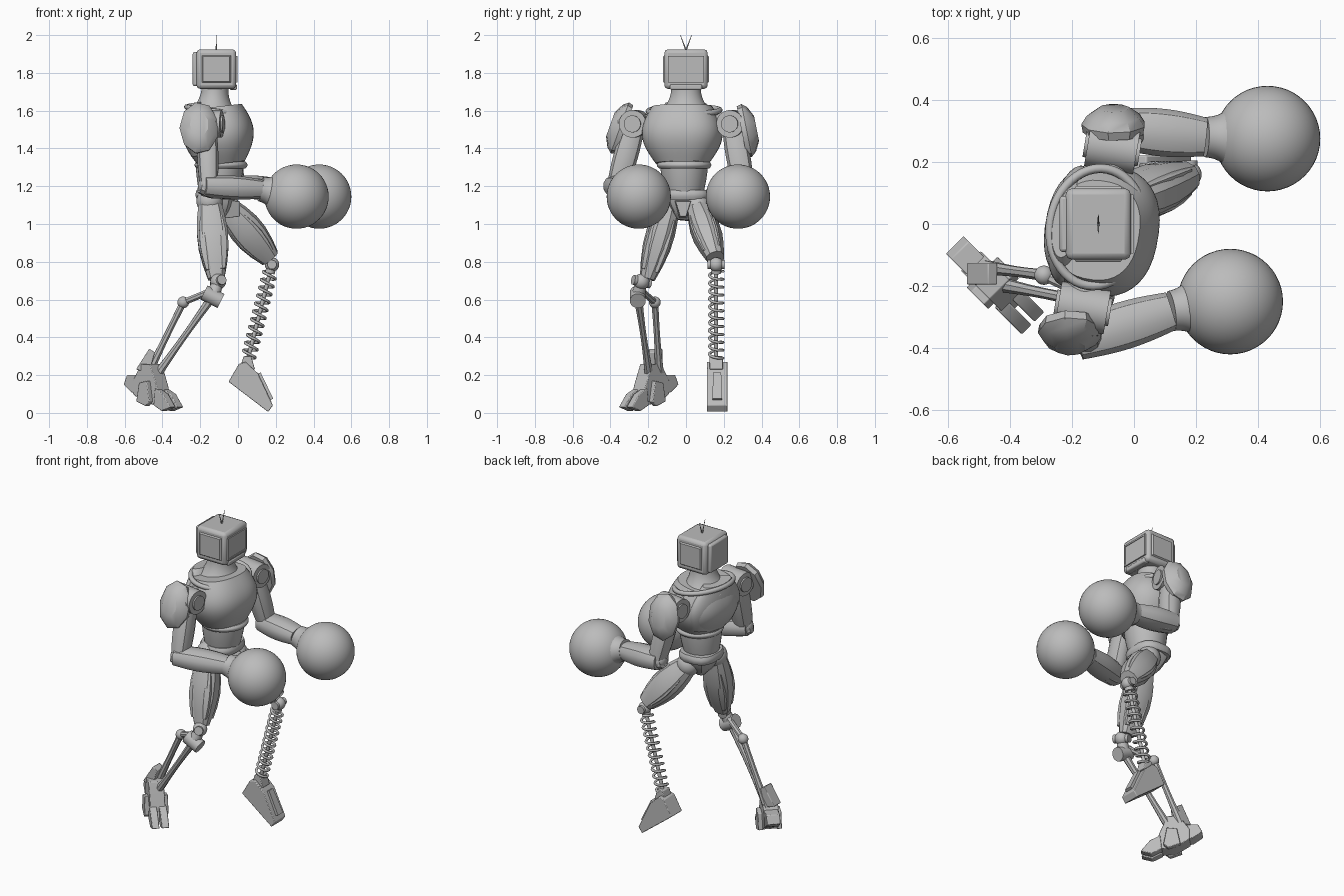
import bpy, bmesh, math
from mathutils import Vector

if "Cube" in bpy.data.objects:
    bpy.data.objects.remove(bpy.data.objects["Cube"])

metal = bpy.data.materials.new("grey metal")
metal.use_nodes = True
metal.diffuse_color = (0.5, 0.5, 0.5, 1)
shader = next(node for node in metal.node_tree.nodes if node.type == 'BSDF_PRINCIPLED')
shader.inputs["Base Color"].default_value = metal.diffuse_color

FORWARD, LEFT, UP = Vector((1, 0, 0)), Vector((0, 1, 0)), Vector((0, 0, 1))


def finish(name, bm, bevel=0.0):
    bmesh.ops.recalc_face_normals(bm, faces=bm.faces)
    mesh = bpy.data.meshes.new(name)
    bm.to_mesh(mesh)
    bm.free()
    mesh.materials.append(metal)
    part = bpy.data.objects.new(name, mesh)
    bpy.context.collection.objects.link(part)
    if bevel:
        modifier = part.modifiers.new("bevel", 'BEVEL')
        modifier.width, modifier.segments = bevel, 2
    bpy.ops.object.select_all(action='DESELECT')
    part.select_set(True)
    bpy.context.view_layer.objects.active = part
    bpy.ops.object.shade_smooth_by_angle(angle=math.radians(33))


def skin(name, rings, bevel=0.0):
    bm = bmesh.new()
    loops = [[bm.verts.new(point) for point in ring] for ring in rings]
    for low, high in zip(loops, loops[1:]):
        for i in range(len(low)):
            bm.faces.new((low[i - 1], low[i], high[i], high[i - 1]))
    bm.faces.new(loops[0])
    bm.faces.new(loops[-1])
    finish(name, bm, bevel)


def limb(name, start, end, thick, taper=1.0, bulge=0.0, flat=1.0, sides=32, ref=FORWARD, power=2.0, steps=10):
    """Loft whose radius tapers and swells along its axis; thick is measured along ref, flat widens across it."""
    start, end = Vector(start), Vector(end)
    axis = (end - start).normalized()
    along = (ref - axis * ref.dot(axis)).normalized()
    across = axis.cross(along) * flat
    rings = []
    for step in range(steps + 1):
        t = step / steps
        radius = thick * (1 + (taper - 1) * t + bulge * math.sin(math.pi * t))
        ring = []
        for i in range(sides):
            turn = math.tau * (i + 0.5) / sides
            a, b = (math.copysign(abs(k) ** (2 / power), k) for k in (math.cos(turn), math.sin(turn)))
            ring.append(start.lerp(end, t) + (along * a + across * b) * radius)
        rings.append(ring)
    skin(name, rings)


def axle(name, centre, direction, half, radius, sides=24):
    centre, reach = Vector(centre), Vector(direction).normalized() * half
    limb(name, centre - reach, centre + reach, radius, sides=sides, ref=UP, steps=1)


def plate(name, origin, right, outline, half, bevel=0.004, top=1.0):
    """Outline in the plane of right and up, given thickness, its outer face scaled by top."""
    right = Vector(right).normalized()
    normal = right.cross(UP)
    rings = [[Vector(origin) + right * a * size + UP * b * size + normal * depth for a, b in outline]
             for depth, size in ((-half, 1), (half, top))]
    skin(name, rings, bevel)


def rectangle(width, height):
    return [(a * width / 2, b * height / 2) for a, b in ((-1, -1), (1, -1), (1, 1), (-1, 1))]


def ball(name, centre, radius, segments=32):
    bm = bmesh.new()
    bmesh.ops.create_uvsphere(bm, u_segments=segments, v_segments=segments // 2, radius=radius)
    bmesh.ops.translate(bm, verts=bm.verts, vec=centre)
    finish(name, bm)


def tube(name, points, radius, closed=False):
    curve = bpy.data.curves.new(name, 'CURVE')
    curve.dimensions, curve.bevel_depth, curve.bevel_resolution = '3D', radius, 2
    curve.materials.append(metal)
    spline = curve.splines.new('POLY')
    spline.points.add(len(points) - 1)
    spline.use_cyclic_u = closed
    for target, point in zip(spline.points, points):
        target.co = (*point, 1)
    bpy.context.collection.objects.link(bpy.data.objects.new(name, curve))


# Head: monitor with a raised screen frame, side panels and antennae
head = Vector((-0.115, 0, 1.82))
plate("head", head, FORWARD, rectangle(0.21, 0.21), half=0.115, bevel=0.02)
plate("head_back", head - FORWARD * 0.1, FORWARD, rectangle(0.05, 0.18), half=0.09, bevel=0.01)
plate("head_chin", head + FORWARD * 0.09 - UP * 0.095, FORWARD, rectangle(0.04, 0.03), half=0.085, bevel=0.008)
screen = head + FORWARD * 0.105
plate("screen", screen, LEFT, rectangle(0.18, 0.12), half=0.004, bevel=0)
for sign in (-1, 1):
    plate("head_side_panel", head + LEFT * sign * 0.117, FORWARD * -sign, rectangle(0.16, 0.15), half=0.006, bevel=0, top=0.88)
    plate("screen_frame_post", screen + LEFT * sign * 0.09, LEFT, rectangle(0.01, 0.13), half=0.008, bevel=0)
    plate("screen_frame_bar", screen + UP * sign * 0.065, LEFT, rectangle(0.19, 0.01), half=0.008, bevel=0)
    root = head + UP * 0.1
    limb("antenna", root, root + UP * 0.08 + LEFT * sign * 0.03, thick=0.004, taper=0.3, sides=6, steps=1)

# Neck, chest and abdomen; the chest is twisted a little to its right
chest_front = Vector((1, -0.17, 0)).normalized()
chest_side = UP.cross(chest_front)
limb("neck", (-0.13, 0, 1.57), (-0.12, 0, 1.74), thick=0.14, taper=0.5, bulge=-0.15, flat=1.1, ref=chest_front)
limb("chest", (-0.085, -0.02, 1.32), (-0.12, -0.02, 1.62), thick=0.12, taper=1.15, bulge=0.45, flat=1.16,
     sides=40, ref=chest_front, power=2.4, steps=16)
limb("upper_back", (-0.18, -0.01, 1.36), (-0.22, 0, 1.64), thick=0.06, taper=0.7, bulge=0.4, flat=2.6, ref=chest_front)
turns = [math.tau * i / 48 for i in range(48)]
collar = Vector((-0.12, -0.01, 1.6))
tube("collar", [collar + chest_front * math.cos(a) * 0.15 + chest_side * math.sin(a) * 0.19 - UP * math.cos(a) * 0.02
                for a in turns], radius=0.015, closed=True)
limb("rib_band", (-0.09, -0.01, 1.295), (-0.09, -0.01, 1.33), thick=0.13, bulge=0.08, flat=1.03, ref=chest_front)
limb("abdomen", (-0.105, -0.01, 1.15), (-0.095, -0.01, 1.35), thick=0.1, taper=1.3, bulge=0.05, ref=chest_front)

# Pelvis
limb("belt", (-0.11, 0, 1.13), (-0.11, 0, 1.18), thick=0.11, bulge=0.06, flat=1.1, sides=16, power=2.8)
limb("pelvis", (-0.11, 0, 1.14), (-0.1, -0.01, 1.02), thick=0.1, taper=0.3, bulge=0.1, flat=1.1, sides=10, power=2.5)
plate("crotch_plate", (-0.03, -0.015, 1.08), LEFT, [(-0.05, 0.05), (-0.02, -0.05), (0.02, -0.05), (0.05, 0.05)], half=0.04, top=0.8)


# Arms with shoulder pads and round gloves
def arm(side, sign, shoulder, elbow, wrist, glove, pad, pad_tilt):
    shoulder, elbow, wrist, glove, pad = (Vector(point) for point in (shoulder, elbow, wrist, glove, pad))
    axle(side + "_shoulder", shoulder, chest_front, half=0.08, radius=0.073)
    axle(side + "_shoulder_cap", shoulder, chest_front, half=0.09, radius=0.045)
    axle(side + "_shoulder_axle", shoulder, LEFT, half=0.09, radius=0.05)
    outward = (LEFT * sign + UP * pad_tilt).normalized()
    limb(side + "_shoulder_pad", pad, pad + outward * 0.08, thick=0.1, taper=0.5, bulge=0.25, flat=1.38, sides=9, steps=3)
    limb(side + "_upper_arm", shoulder, elbow, thick=0.048, bulge=0.2, flat=1.15, sides=12, power=2.5)
    ball(side + "_elbow", elbow, 0.058)
    back = (elbow - wrist).normalized()
    limb(side + "_forearm", elbow + back * 0.03, wrist, thick=0.055, taper=0.95, bulge=0.2, flat=1.22,
         sides=12, ref=UP, power=2.4)
    limb(side + "_elbow_guard", elbow + back * 0.05 - UP * 0.01, elbow - back * 0.08 - UP * 0.035,
         thick=0.03, bulge=0.4, flat=1.3, sides=8, ref=UP)
    limb(side + "_glove_cuff", wrist, wrist.lerp(glove, 0.55), thick=0.065, taper=2.1, bulge=-0.3, ref=UP)
    ball(side + "_glove", glove, 0.17, segments=48)


# The body faces +x, so its left is +y
arm("left", 1, shoulder=(-0.07, 0.245, 1.53), elbow=(-0.01, 0.305, 1.2), wrist=(0.23, 0.28, 1.185),
    glove=(0.43, 0.275, 1.145), pad=(-0.065, 0.295, 1.49), pad_tilt=0.2)
arm("right", -1, shoulder=(-0.165, -0.27, 1.53), elbow=(-0.155, -0.365, 1.2), wrist=(0.12, -0.28, 1.185),
    glove=(0.31, -0.25, 1.145), pad=(-0.205, -0.325, 1.5), pad_tilt=0.36)


# Thighs: faceted core with four long armour plates
def thigh(side, hip, knee, taper):
    hip, knee = Vector(hip), Vector(knee)
    axis = (knee - hip).normalized()
    along = (FORWARD - axis * axis.x).normalized()
    across = axis.cross(along)
    ball(side + "_hip", hip, 0.07)
    limb(side + "_thigh", hip, knee, thick=0.06, taper=taper, bulge=0.55, flat=0.9, sides=10, power=2.4, steps=5)
    for a in (-1, 1):
        for b in (-1, 1):
            offset = along * a * 0.045 + across * b * 0.045
            limb(side + "_thigh_plate", hip.lerp(knee, 0.22) + offset, hip.lerp(knee, 0.9) + offset * 0.8,
                 thick=0.016, bulge=1.2, flat=0.8, sides=6, power=2.5, steps=4)


thigh("left", hip=(-0.06, 0.06, 1.09), knee=(0.17, 0.155, 0.82), taper=0.9)
thigh("right", hip=(-0.15, -0.085, 1.12), knee=(-0.115, -0.205, 0.71), taper=0.75)

# Left lower leg: ball knee and coil spring around a thin rod
knee, ankle = Vector((0.18, 0.16, 0.785)), Vector((0.05, 0.16, 0.275))
ball("left_knee", knee, 0.038)
axle("left_knee_axle", knee, LEFT, half=0.045, radius=0.024)
limb("left_knee_cup", knee, knee.lerp(ankle, 0.09), thick=0.026, steps=1)
limb("left_shin_rod", knee, ankle, thick=0.011, sides=12, steps=1)
coil_side = LEFT.cross(ankle - knee).normalized()
coil = []
for i in range(221):
    turn = math.tau * i / 20
    coil.append(knee.lerp(ankle, 0.07 + 0.9 * i / 220) + (LEFT * math.cos(turn) + coil_side * math.sin(turn)) * 0.036)
tube("left_shin_spring", coil, radius=0.0075)

# Left foot
plate("left_foot", (0.06, 0.165, 0.14), FORWARD, [(-0.11, 0.025), (-0.055, 0.12), (-0.02, 0.13), (0.045, 0.07),
      (0.125, -0.1), (0.1, -0.135)], half=0.055)
plate("left_ankle", (0.05, 0.16, 0.27), FORWARD, [(-0.04, -0.03), (0.04, -0.04), (0.02, 0.03), (-0.02, 0.03)], half=0.035)
limb("left_instep_plate", (0.11, 0.165, 0.21), (0.175, 0.165, 0.07), thick=0.015, flat=2, sides=4, taper=1.2, steps=1)

# Right lower leg: knee joints and a pair of struts
upper, lower, pivot = Vector((-0.105, -0.235, 0.695)), Vector((-0.135, -0.255, 0.615)), Vector((-0.29, -0.165, 0.585))
ball("right_knee", upper, 0.042)
axle("right_knee_axle", upper, (0.4, -0.9, 0.2), half=0.05, radius=0.026)
limb("right_knee_link", upper, lower, thick=0.03, taper=1.3, sides=12)
axle("right_lower_knee", lower, (0.9, 0, -0.45), half=0.05, radius=0.043, sides=12)
limb("right_knee_strut", upper.lerp(lower, 0.5), pivot, thick=0.018, sides=8)
ball("right_strut_pivot", pivot, 0.031)
limb("right_front_strut", lower, (-0.43, -0.195, 0.2), thick=0.025, bulge=-0.3, sides=8)
limb("right_rear_strut", pivot, (-0.48, -0.14, 0.2), thick=0.02, taper=1.3, bulge=-0.25, sides=8)

# Right foot: angled body, heel spur, ankle guard, split toes and side claws
toeward = Vector((1, -1, 0)).normalized()
sideways = UP.cross(toeward)
foot = Vector((-0.455, -0.19, 0.1))
plate("right_foot", foot, toeward, [(-0.1, 0), (-0.1, 0.07), (-0.04, 0.16), (0.03, 0.16), (0.075, 0.05), (0.11, -0.06),
      (-0.02, -0.05)], half=0.045)
plate("right_heel", foot, toeward, [(-0.175, 0.05), (-0.15, 0.1), (-0.07, 0.1), (-0.07, 0), (-0.12, 0.01)], half=0.04)
plate("right_ankle_guard", foot + UP * 0.18 - FORWARD * 0.03 + LEFT * 0.03, FORWARD,
      [(-0.055, -0.05), (0.015, -0.07), (0.045, 0.04), (0.015, 0.06)], half=0.035)
for sign in (-1, 1):
    plate("right_toe", foot + sideways * sign * 0.029, toeward,
          [(0.06, -0.06), (0.07, 0.03), (0.13, 0), (0.185, -0.07), (0.12, -0.09)], half=0.022)
    plate("right_side_claw", foot + sideways * sign * 0.055, toeward,
          [(-0.05, -0.04), (-0.03, 0.06), (0.03, 0.07), (0.05, -0.04), (0.02, -0.065)], half=0.015)
